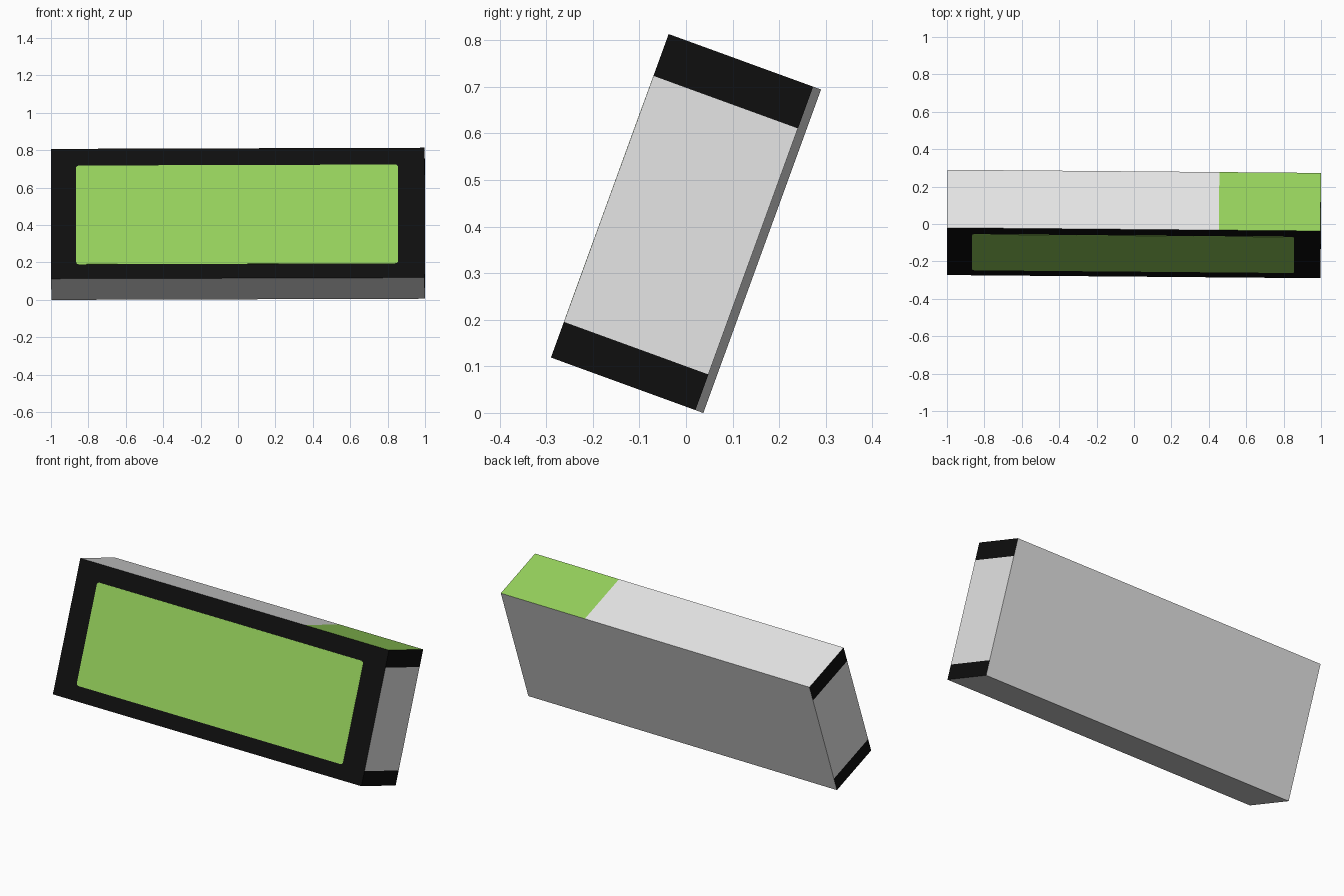
import bpy, bmesh, math
from mathutils import Matrix, Vector

if "Cube" in bpy.data.objects:
    bpy.data.objects.remove(bpy.data.objects["Cube"])

# Overall box size before tilting
LENGTH, DEPTH, HEIGHT = 1.997, 0.33, 0.739
# Lean back 20 degrees with a very slight turn; stands on z = 0
POSE = (Matrix.Translation((0, 0, 0.4065))
        @ Matrix.Rotation(math.radians(-20), 4, 'X')
        @ Matrix.Rotation(math.radians(-0.52), 4, 'Z'))
LOW, HIGH = -0.288, 0.274      # heights of the black border lines
BUTTON_X = 0.455               # where the green part of the top starts


def material(name, rgb):
    def linear(c):
        c /= 255
        return c / 12.92 if c <= 0.04045 else ((c + 0.055) / 1.055) ** 2.4
    m = bpy.data.materials.new(name)
    m.diffuse_color = (*[linear(c) for c in rgb], 1)
    m.use_nodes = True
    m.node_tree.nodes["Principled BSDF"].inputs["Base Color"].default_value = m.diffuse_color
    return m


grey = material("light_grey", (229, 229, 229))
black = material("black", (14, 14, 14))
green = material("green", (149, 208, 92))


def add_object(name, bm, mats):
    bm.transform(POSE)
    mesh = bpy.data.meshes.new(name)
    bm.to_mesh(mesh)
    bm.free()
    for m in mats:
        mesh.materials.append(m)
    ob = bpy.data.objects.new(name, mesh)
    bpy.context.collection.objects.link(ob)
    return ob


# Case: one box, cut where its colours change
bm = bmesh.new()
bmesh.ops.create_cube(bm, size=1)
bmesh.ops.scale(bm, vec=(LENGTH, DEPTH, HEIGHT), verts=bm.verts)
for point, normal in (((0, 0, LOW), (0, 0, 1)), ((0, 0, HIGH), (0, 0, 1)),
                      ((BUTTON_X, 0, 0), (1, 0, 0))):
    bmesh.ops.bisect_plane(bm, geom=bm.verts[:] + bm.edges[:] + bm.faces[:],
                           plane_co=point, plane_no=normal)
bm.normal_update()
for f in bm.faces:
    c, n = f.calc_center_median(), f.normal
    if n.y < -0.5:                                     # front frame
        f.material_index = 1
    elif abs(n.x) > 0.5 and not LOW < c.z < HIGH:      # bands on the ends
        f.material_index = 1
    elif n.z > 0.5 and c.x > BUTTON_X:                 # green end of the top
        f.material_index = 2
add_object("case", bm, (grey, black, green))

# Screen: thin plate with rounded corners on the front
X0, X1, R = -0.865, 0.858, 0.015
bm = bmesh.new()
corners = ((X1, HIGH, 0), (X0, HIGH, 90), (X0, LOW, 180), (X1, LOW, 270))
ring = []
for cx, cz, start in corners:
    mx = cx - R if cx == X1 else cx + R
    mz = cz - R if cz == HIGH else cz + R
    for i in range(4):
        a = math.radians(start + i * 30)
        ring.append(bm.verts.new((mx + R * math.cos(a), -DEPTH / 2 - 0.0015,
                                  mz + R * math.sin(a))))
face = bm.faces.new(ring)
back = bmesh.ops.extrude_face_region(bm, geom=[face], use_keep_orig=True)
bmesh.ops.translate(bm, vec=Vector((0, 0.003, 0)),
                    verts=[v for v in back["geom"] if isinstance(v, bmesh.types.BMVert)])
bmesh.ops.recalc_face_normals(bm, faces=bm.faces)
add_object("screen", bm, (green,))
